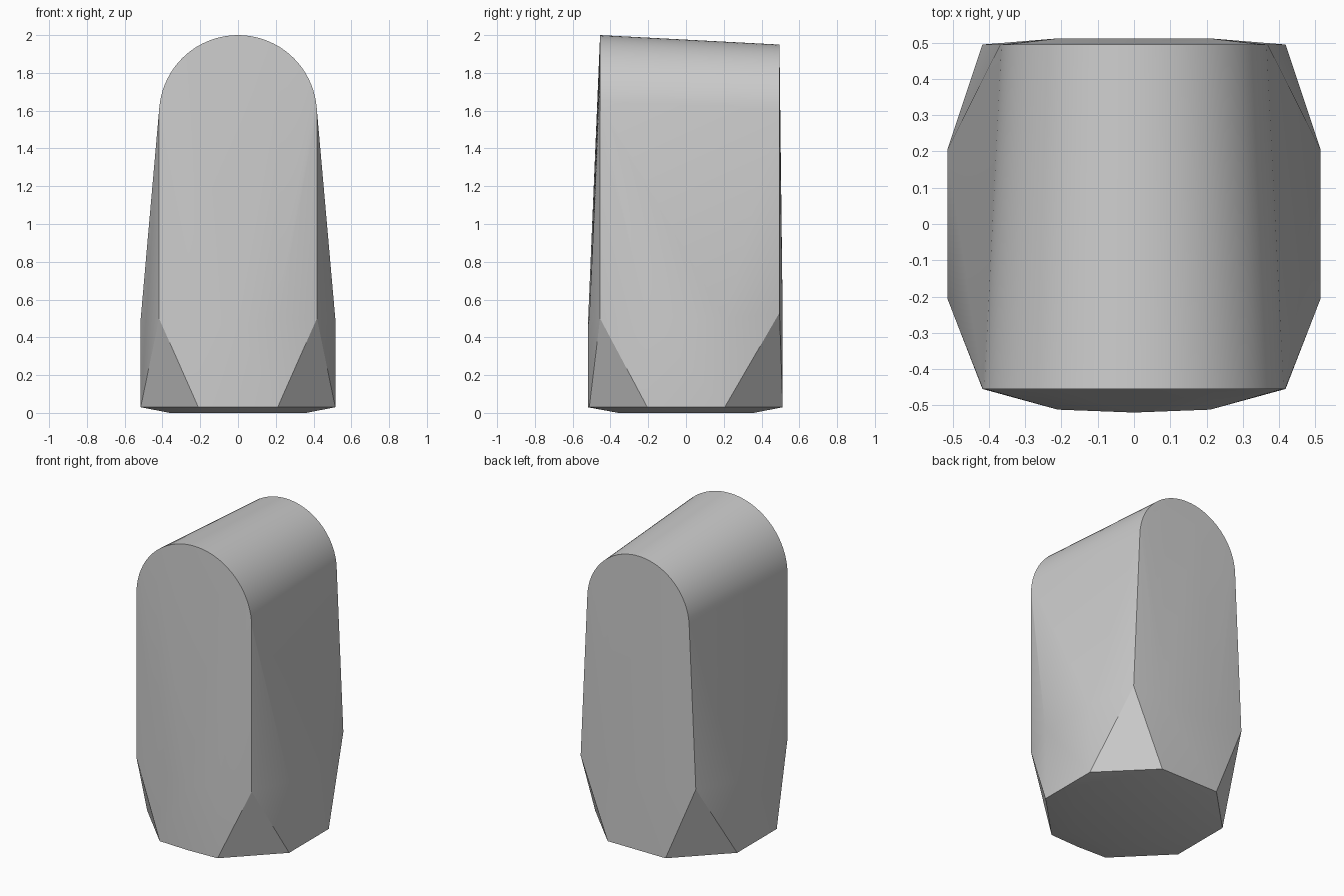
import bpy, bmesh, math

cube = bpy.data.objects.get("Cube")
if cube:
    bpy.data.objects.remove(cube, do_unlink=True)

# Plain grey stone
stone = bpy.data.materials.new("stone_grey")
stone.use_nodes = True
grey = (0.6, 0.6, 0.6, 1)
stone.diffuse_color = grey
stone.node_tree.nodes["Principled BSDF"].inputs["Base Color"].default_value = grey


def arch(radius, y, spring, steps=40):
    """Half circle of points across the block at depth y."""
    return [(radius * math.cos(math.pi * i / steps), y,
             spring + radius * math.sin(math.pi * i / steps))
            for i in range(steps + 1)]


def octagon(scale, z):
    """Square ring with cut corners."""
    ring = []
    for sx in (-1, 1):
        for sy in (-1, 1):
            ring.append((sx * 0.515 * scale, sy * 0.205 * scale, z))
            ring.append((sx * 0.21 * scale, sy * 0.512 * scale, z))
    return ring


# Arched top, wider at the front and sloping down to the back
points = arch(0.418, -0.455, 1.582) + arch(0.37, 0.495, 1.58)
# Waist, foot and slightly raised rim underneath
points += octagon(1, 0.5) + octagon(1, 0.03) + octagon(0.7, 0)
# Shoulders above the cut corners, and the shallow bulge of the front
for side in (-1, 1):
    points += [(side * 0.418, -0.455, 0.5), (side * 0.418, 0.495, 0.53)]
points += [(0, -0.52, 0.03), (0, -0.52, 0.45)]

# Wrap the outline points in one closed block
bm = bmesh.new()
for p in points:
    bm.verts.new(p)
result = bmesh.ops.convex_hull(bm, input=bm.verts)
loose = [v for v in bm.verts if not v.link_faces]
bmesh.ops.delete(bm, geom=loose, context='VERTS')
bmesh.ops.dissolve_limit(bm, angle_limit=math.radians(0.3),
                         verts=bm.verts, edges=bm.edges)
bmesh.ops.recalc_face_normals(bm, faces=bm.faces)

mesh = bpy.data.meshes.new("arched_block")
bm.to_mesh(mesh)
bm.free()
mesh.materials.append(stone)
block = bpy.data.objects.new("arched_block", mesh)
bpy.context.collection.objects.link(block)

# Smooth the soft bends and keep the rim edges crisp
bpy.ops.object.select_all(action='DESELECT')
block.select_set(True)
bpy.context.view_layer.objects.active = block
bpy.ops.object.shade_smooth_by_angle(angle=math.radians(25))
